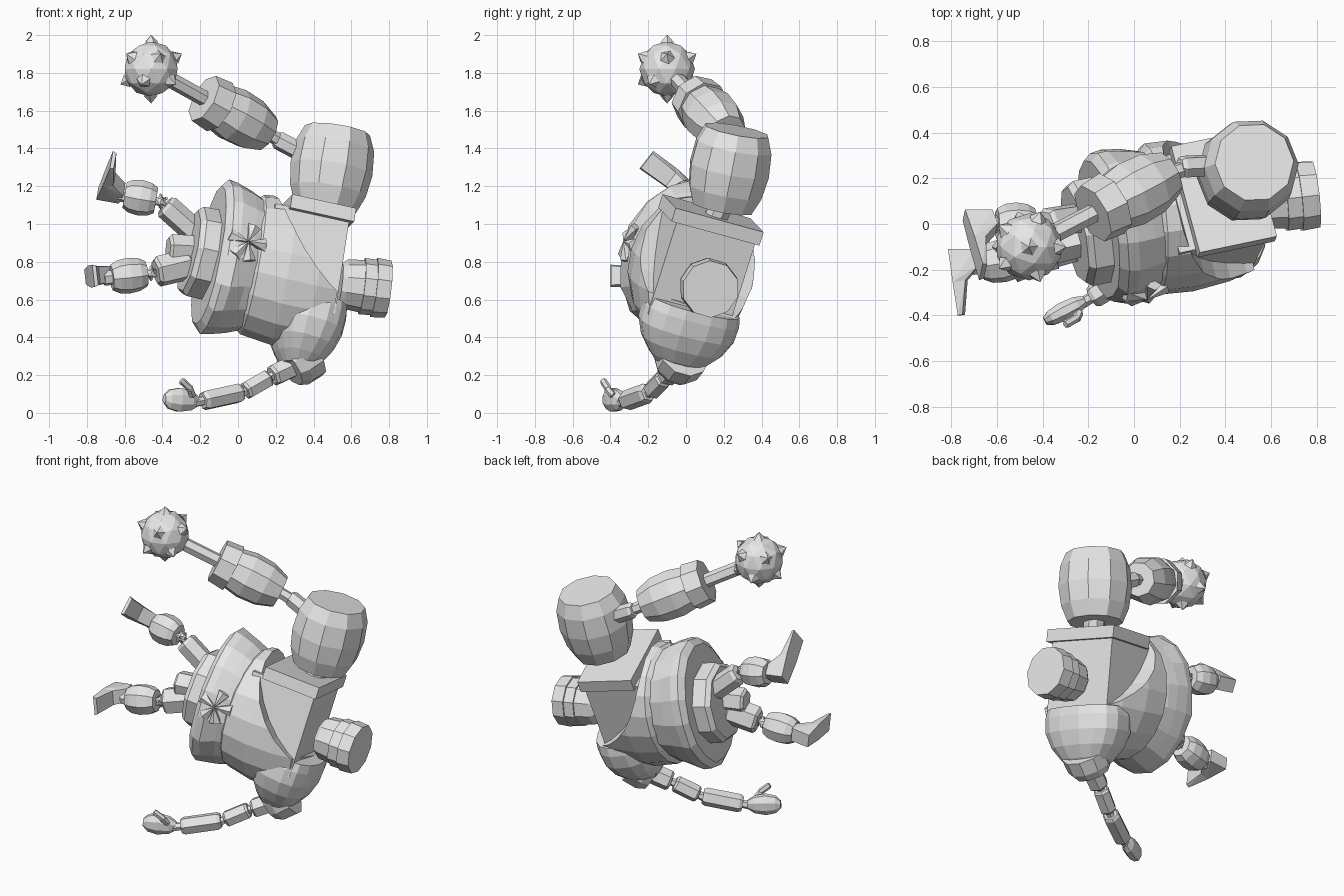
import bpy, bmesh, math, random
from mathutils import Vector, Matrix

random.seed(4)
if "Cube" in bpy.data.objects:
    bpy.data.objects.remove(bpy.data.objects["Cube"])

GREY = (0.8, 0.8, 0.8, 1)
mat = bpy.data.materials.new("plain grey")
mat.use_nodes = True
mat.diffuse_color = GREY
mat.node_tree.nodes["Principled BSDF"].inputs["Base Color"].default_value = GREY

# Tilted body frame: up the spine, towards the back, towards its right arm
UP = Vector((0.955, 0.2, -0.21)).normalized()
BACK = Vector((-0.25, 0.93, -0.255))
BACK = (BACK - UP * BACK.dot(UP)).normalized()
RIGHT = UP.cross(BACK)
ORIGIN = Vector((-0.135, -0.02, 0.83))


def body(r, b, a):
    return ORIGIN + RIGHT * r + BACK * b + UP * a


def finish(name, bm):
    bmesh.ops.recalc_face_normals(bm, faces=bm.faces)
    mesh = bpy.data.meshes.new(name)
    bm.to_mesh(mesh)
    bm.free()
    mesh.materials.append(mat)
    ob = bpy.data.objects.new(name, mesh)
    bpy.context.collection.objects.link(ob)
    return ob


def frame(p, q, hint=RIGHT):
    """Matrix at p whose z axis points to q."""
    z = (q - p).normalized()
    x = (hint - z * hint.dot(z)).normalized()
    m = Matrix((x, z.cross(x), z)).transposed().to_4x4()
    m.translation = p
    return m


def lathe(name, p, q, profile, sides=8, hint=RIGHT, jitter=0.0, square=1.0):
    """Rings of (fraction, radius[, depth]) from p to q, capped at both ends."""
    p, q = Vector(p), Vector(q)
    m, length = frame(p, q, hint), (q - p).length
    bm, rings = bmesh.new(), []
    for t, *rad in profile:
        ring = []
        for i in range(sides):
            ang = math.tau * (i + 0.5) / sides
            k = 1 + random.uniform(-jitter, jitter)
            c, s = math.cos(ang), math.sin(ang)
            x = math.copysign(abs(c) ** square, c) * rad[0] * k
            y = math.copysign(abs(s) ** square, s) * rad[-1] * k
            ring.append(bm.verts.new(m @ Vector((x, y, t * length))))
        rings.append(ring)
    for lo, hi in zip(rings, rings[1:]):
        for i in range(sides):
            j = (i + 1) % sides
            bm.faces.new((lo[i], lo[j], hi[j], hi[i]))
    bm.faces.new(rings[0][::-1])
    bm.faces.new(rings[-1])
    return finish(name, bm)


def hull(name, points):
    bm = bmesh.new()
    for pt in points:
        bm.verts.new(pt)
    bmesh.ops.convex_hull(bm, input=bm.verts)
    return finish(name, bm)


def block(name, r, b, a):
    return hull(name, [body(i, j, k) for i in r for j in b for k in a])


def spiked_ball(name, centre, rad, spike, base, detail):
    bm = bmesh.new()
    at = Matrix.Translation(centre)
    bmesh.ops.create_icosphere(bm, subdivisions=detail, radius=rad, matrix=at)
    probe = bmesh.new()
    bmesh.ops.create_icosphere(probe, subdivisions=1, radius=1)
    for v in probe.verts:
        d = v.co.normalized()
        mid = Vector(centre) + d * (rad + spike * 0.4)
        bmesh.ops.create_cone(bm, cap_ends=True, segments=5, radius1=base, radius2=0,
                              depth=spike * 1.2, matrix=frame(mid, mid + d, Vector((0.31, 0.52, 0.8))))
    probe.free()
    return finish(name, bm)


BARREL = [(0, 0.72), (0.2, 0.92), (0.5, 1), (0.8, 0.93), (1, 0.72)]
TUBE = [(0, 0.8), (0.08, 1), (0.92, 1), (1, 0.8)]


def limb(name, p, q, rad, shape=TUBE, sides=6):
    return lathe(name, p, q, [(t, k * rad) for t, k in shape], sides)


# Torso: pelvis, flared tunic, one-shouldered robe and the exposed chest block
lathe("pelvis", body(0, 0, -0.13), body(0, 0, 0.1),
      [(0, 0.225, 0.215), (0.12, 0.247, 0.237), (1, 0.25, 0.24)], 9)
lathe("tunic", body(0, 0, -0.02), body(0, 0, 0.25),
      [(0, 0.38, 0.3), (0.12, 0.425, 0.335), (0.3, 0.42, 0.34), (0.6, 0.385, 0.32),
       (0.85, 0.365, 0.305), (1, 0.35, 0.29)], 16, jitter=0.025)
robe = lathe("robe", body(0, 0, 0.19), body(0, -0.045, 0.66),
             [(0, 0.355, 0.29), (0.06, 0.38, 0.328), (0.4, 0.405, 0.328), (0.75, 0.4, 0.3),
              (1, 0.37, 0.262)], 18)

# Rounded neckline scooped out of the robe
scoop = lathe("neckline_cutter", body(0.506, -0.7, 0.976), body(0.506, 0.7, 0.976),
              [(0, 0.726), (1, 0.726)], 40)
scoop.hide_render = True
scoop.hide_set(True)
neckline = robe.modifiers.new("neckline", "BOOLEAN")
neckline.operation = "DIFFERENCE"
neckline.solver = "EXACT"
neckline.object = scoop

lathe("robe_shoulder", body(-0.145, -0.01, 0.565), body(-0.5, 0.0, 0.54),
      [(0, 0.185, 0.252), (0.15, 0.192, 0.266), (0.4, 0.19, 0.262), (0.65, 0.165, 0.222),
       (0.85, 0.125, 0.16), (1, 0.08, 0.1)], 16, UP, square=0.8)
block("chest_block", (-0.25, 0.28), (-0.255, 0.19), (0.24, 0.648))
block("chest_plate", (0.265, 0.34), (-0.288, 0.21), (0.315, 0.668))

# Fanned knot on the front
knot = body(0.01, -0.34, 0.105)
for i, ang in enumerate((15, 85, 165, 215, 285)):
    d = RIGHT * math.cos(math.radians(ang)) + UP * math.sin(math.radians(ang))
    side = d.cross(BACK) * 0.036
    tip = knot + d * 0.1 + BACK * 0.01
    hull("knot_petal_%d" % i, [knot - BACK * 0.02, knot + BACK * 0.05, tip + side, tip - side,
                               tip - BACK * 0.022, tip + BACK * 0.03])

# Head: stacked drums
lathe("head", (0.54, 0.1, 0.685), (0.795, 0.13, 0.655),
      [(0, 0.11), (0.1, 0.13), (0.45, 0.14), (0.45, 0.15), (0.7, 0.148), (0.7, 0.158), (1, 0.152)], 10)

# Right arm: shoulder barrel, forearm barrel, cuff, rod and mace
limb("right_shoulder_joint", (0.44, 0.15, 1.02), (0.48, 0.21, 1.14), 0.065, sides=8)
lathe("right_shoulder", (0.462, 0.19, 1.085), (0.527, 0.27, 1.495),
      [(0, 0.165), (0.22, 0.203), (0.5, 0.22), (0.8, 0.21), (1, 0.175)], 10)
elbow, mace = Vector((0.19, 0.24, 1.46)), Vector((-0.46, -0.1, 1.82))
limb("right_arm_link", (0.4, 0.26, 1.345), (0.2, 0.25, 1.45), 0.05)
limb("right_elbow", (0.24, 0.25, 1.43), elbow.lerp(mace, 0.1), 0.035)
limb("right_forearm", elbow.lerp(mace, 0.06), elbow.lerp(mace, 0.47), 0.147,
     [(0, 0.7), (0.3, 0.95), (0.65, 1), (1, 0.85)], 9)
lathe("right_cuff", elbow.lerp(mace, 0.44), elbow.lerp(mace, 0.57), [(0, 0.145), (1, 0.135)], 8)
limb("mace_rod", elbow.lerp(mace, 0.5), mace, 0.042)
spiked_ball("mace_head", mace, 0.147, 0.035, 0.04, 2)

# Left arm: cuff, links, forearm and mitten hand
arm = [Vector(v) for v in ((0.34, -0.02, 0.27), (0.17, -0.11, 0.19),
                           (0.03, -0.19, 0.11), (-0.2, -0.33, 0.06))]
lathe("left_cuff", (0.375, -0.01, 0.315), (0.27, -0.06, 0.24), [(0, 0.142), (0.65, 0.137), (1, 0.11)], 10)
for name, p, q, rad in zip(("left_upper_arm", "left_elbow_link", "left_forearm"), arm, arm[1:], (0.062, 0.052, 0.055)):
    limb(name, p.lerp(q, 0.06), p.lerp(q, 0.94), rad)
    limb(name + "_joint", q.lerp(p, 0.15), q + (q - p) * 0.15, 0.025)
lathe("left_hand", (-0.215, -0.335, 0.062), (-0.39, -0.425, 0.075),
      [(0, 0.03, 0.022), (0.2, 0.055, 0.04), (0.55, 0.068, 0.045), (0.85, 0.055, 0.036),
       (1, 0.025, 0.02)], 8, Vector((0, 0, 1)))
limb("left_thumb_base", (-0.24, -0.385, 0.09), (-0.255, -0.42, 0.13), 0.02)
limb("left_thumb_tip", (-0.25, -0.41, 0.125), (-0.3, -0.44, 0.172), 0.019)


# Legs: thigh, spiked knee, barrel shin and wedge boot
def leg(side, hip, knee, ankle, heel, toe, thigh):
    hip, knee, ankle, heel, toe = map(Vector, (hip, knee, ankle, heel, toe))
    limb(side + "_thigh", hip, knee.lerp(hip, 0.12), thigh)
    spiked_ball(side + "_knee", knee, 0.032, 0.012, 0.012, 1)
    limb(side + "_shin", knee.lerp(ankle, 0.12), ankle.lerp(knee, 0.05), 0.095, BARREL, 8)
    limb(side + "_ankle", ankle.lerp(knee, 0.1), ankle + (ankle - knee) * 0.15, 0.04)
    sole = toe - heel
    across = sole.cross(ankle - knee).normalized()
    lift = across.cross(sole).normalized()
    if lift.dot(knee - ankle) < 0:
        lift = -lift
    mid = heel + sole * 0.5

    def pair(c, w):
        return [c + across * w, c - across * w]
    front = pair(mid, 0.058) + pair(mid + lift * 0.055, 0.045)
    hull(side + "_boot", pair(heel, 0.04) + front + pair(heel + lift * 0.12 + sole * 0.06, 0.042)
         + pair(heel + lift * 0.125 + sole * 0.3, 0.042))
    hull(side + "_boot_toe", front + pair(toe, 0.06) + pair(toe + lift * 0.02, 0.05))


leg("right", (-0.22, 0.03, 0.95), (-0.41, 0.0, 1.12), (-0.61, 0.0, 1.155),
    (-0.745, 0.04, 1.16), (-0.67, -0.21, 1.34), 0.068)
leg("left", (-0.25, -0.08, 0.79), (-0.46, -0.14, 0.74), (-0.68, -0.18, 0.715),
    (-0.81, -0.11, 0.72), (-0.765, -0.4, 0.725), 0.085)
limb("left_hip", (-0.2, -0.06, 0.86), (-0.37, -0.1, 0.87), 0.08)
